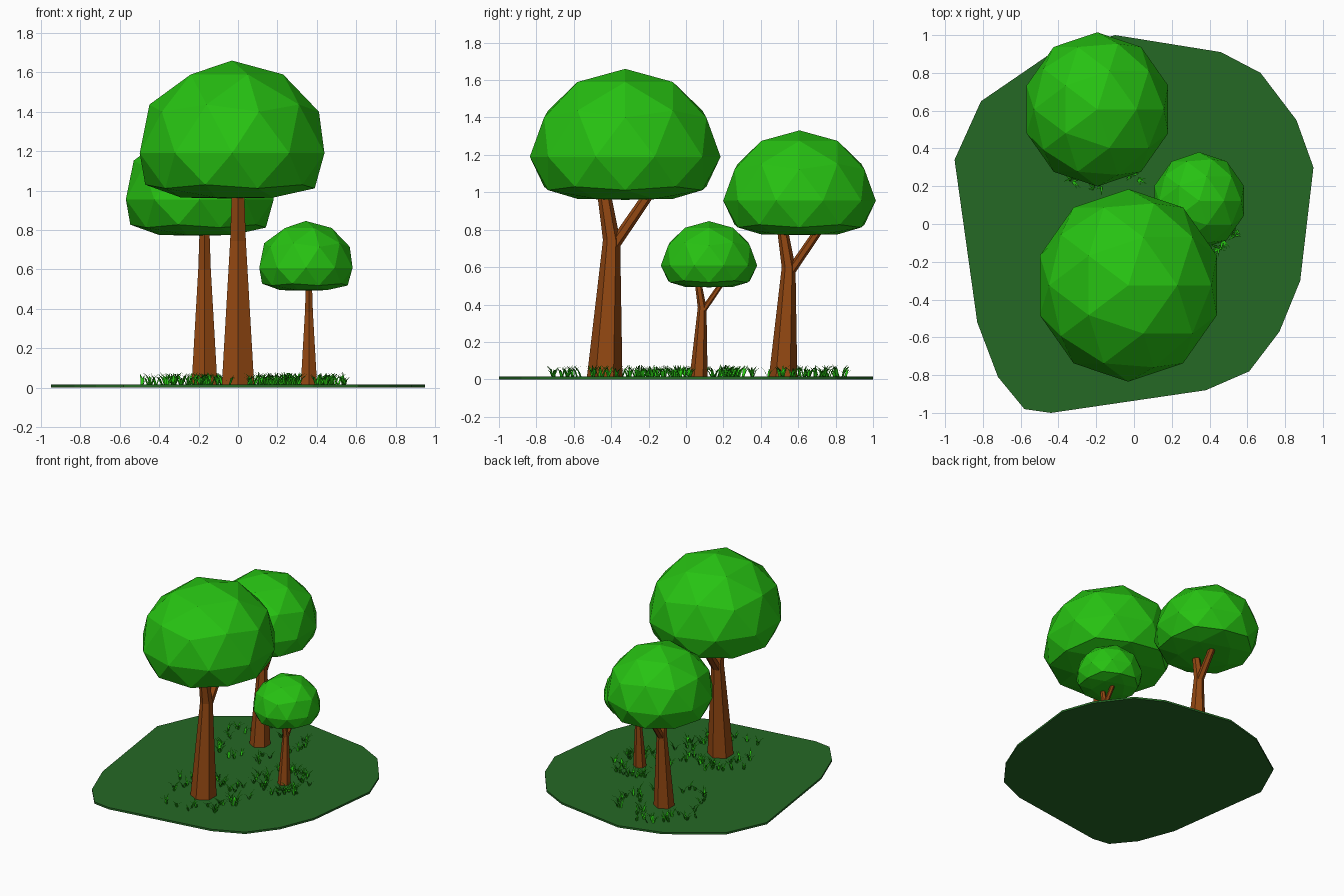
import bpy, bmesh, math, random
from mathutils import Vector

if "Cube" in bpy.data.objects:
    bpy.data.objects.remove(bpy.data.objects["Cube"])

random.seed(4)
GROUND = 0.015


def material(name, rgb):
    m = bpy.data.materials.new(name)
    m.diffuse_color = (*rgb, 1)
    m.use_nodes = True
    m.node_tree.nodes["Principled BSDF"].inputs["Base Color"].default_value = m.diffuse_color
    return m


LEAF = material("leaf green", (0.02, 0.54, 0.006))
BARK = material("bark brown", (0.29, 0.064, 0.006))
TURF = material("dark turf green", (0.018, 0.14, 0.018))


def make(name, bm, mat, loc=(0, 0, 0), scale=1):
    me = bpy.data.meshes.new(name)
    bm.to_mesh(me)
    bm.free()
    me.materials.append(mat)
    ob = bpy.data.objects.new(name, me)
    ob.location = loc
    ob.scale = (scale,) * 3
    bpy.context.collection.objects.link(ob)
    return ob


def tube(bm, rings, sides=6):
    """Loft of horizontal hexagons; each ring is (x, y, z, radius)."""
    loops = []
    for x, y, z, r in rings:
        loops.append([bm.verts.new((x + r * math.cos(a), y + r * math.sin(a), z))
                      for a in (math.pi / 2 + math.tau * i / sides for i in range(sides))])
    for a, b in zip(loops, loops[1:]):
        for i in range(sides):
            j = (i + 1) % sides
            bm.faces.new((a[i], a[j], b[j], b[i]))
    bm.faces.new(loops[0][::-1])
    bm.faces.new(loops[-1])


# Ground plate: irregular outline, thin slab
outline = [(-0.10, 1.0), (-0.43, 0.91), (-0.81, 0.65), (-0.95, 0.34), (-0.83, -0.52),
           (-0.72, -0.81), (-0.58, -0.98), (-0.44, -1.0), (0.38, -0.88), (0.61, -0.78),
           (0.77, -0.57), (0.88, -0.30), (0.95, 0.30), (0.86, 0.55), (0.67, 0.80), (0.46, 0.91)]
bm = bmesh.new()
base = bm.faces.new([bm.verts.new((x, y, 0)) for x, y in outline])
top = bmesh.ops.extrude_face_region(bm, geom=[base])
for v in top["geom"]:
    if isinstance(v, bmesh.types.BMVert):
        v.co.z = GROUND
bmesh.ops.recalc_face_normals(bm, faces=bm.faces)
make("ground_plate", bm, TURF)


def trunk(name, loc, s):
    # Leaning tapered trunk that forks in two
    bm = bmesh.new()
    tube(bm, [(0, 0.005, -0.005, 0.095), (0, 0.042, 0.73, 0.046), (0, 0.0, 0.99, 0.036)])
    tube(bm, [(0, 0.04, 0.68, 0.038), (0, 0.245, 0.98, 0.034)])
    bmesh.ops.recalc_face_normals(bm, faces=bm.faces)
    make(name, bm, BARK, loc, s)


def crown(name, loc, s):
    # Faceted ball with a flattened underside
    bm = bmesh.new()
    bmesh.ops.create_icosphere(bm, subdivisions=2, radius=1)
    for v in bm.verts:
        z = v.co.z
        h = z if z > 0 else -0.49 * (1 - (1 + z) ** 2)
        v.co = Vector((-0.03 + 0.493 * v.co.x, 0.115 + 0.51 * v.co.y, 1.175 + 0.47 * h))
    make(name, bm, LEAF, loc, s)


def grass(name, loc, s):
    # Ring of tufts, each made of a few bent blades
    bm = bmesh.new()
    for _ in range(42):
        a, r = random.uniform(0, math.tau), random.uniform(0.19, 0.36) * s
        tuft = Vector((r * math.cos(a), r * math.sin(a), 0))
        for _ in range(4):
            b = random.uniform(0, math.tau)
            out = Vector((math.cos(b), math.sin(b), 0))
            side = Vector((-out.y, out.x, 0)) * 0.006
            h = random.uniform(0.035, 0.065)
            root = tuft + out * 0.005
            mid = root + out * 0.3 * h + Vector((0, 0, 0.65 * h))
            tip = root + out * 0.85 * h + Vector((0, 0, h))
            p = [bm.verts.new(c) for c in (root - side, root + side, mid + side * 0.8,
                                           mid - side * 0.8, tip)]
            bm.faces.new((p[0], p[1], p[2], p[3]))
            bm.faces.new((p[3], p[2], p[4]))
    make(name, bm, LEAF, loc)


# Three trees sharing one design at different sizes
for label, x, y, s, g in [("large", 0, -0.44, 1.0, 0.95), ("medium", -0.17, 0.515, 0.8, 0.95),
                          ("small", 0.36, 0.065, 0.505, 0.62)]:
    loc = (x, y, GROUND)
    trunk(label + "_tree_trunk", loc, s)
    crown(label + "_tree_crown", loc, s)
    grass(label + "_tree_grass", loc, g)
